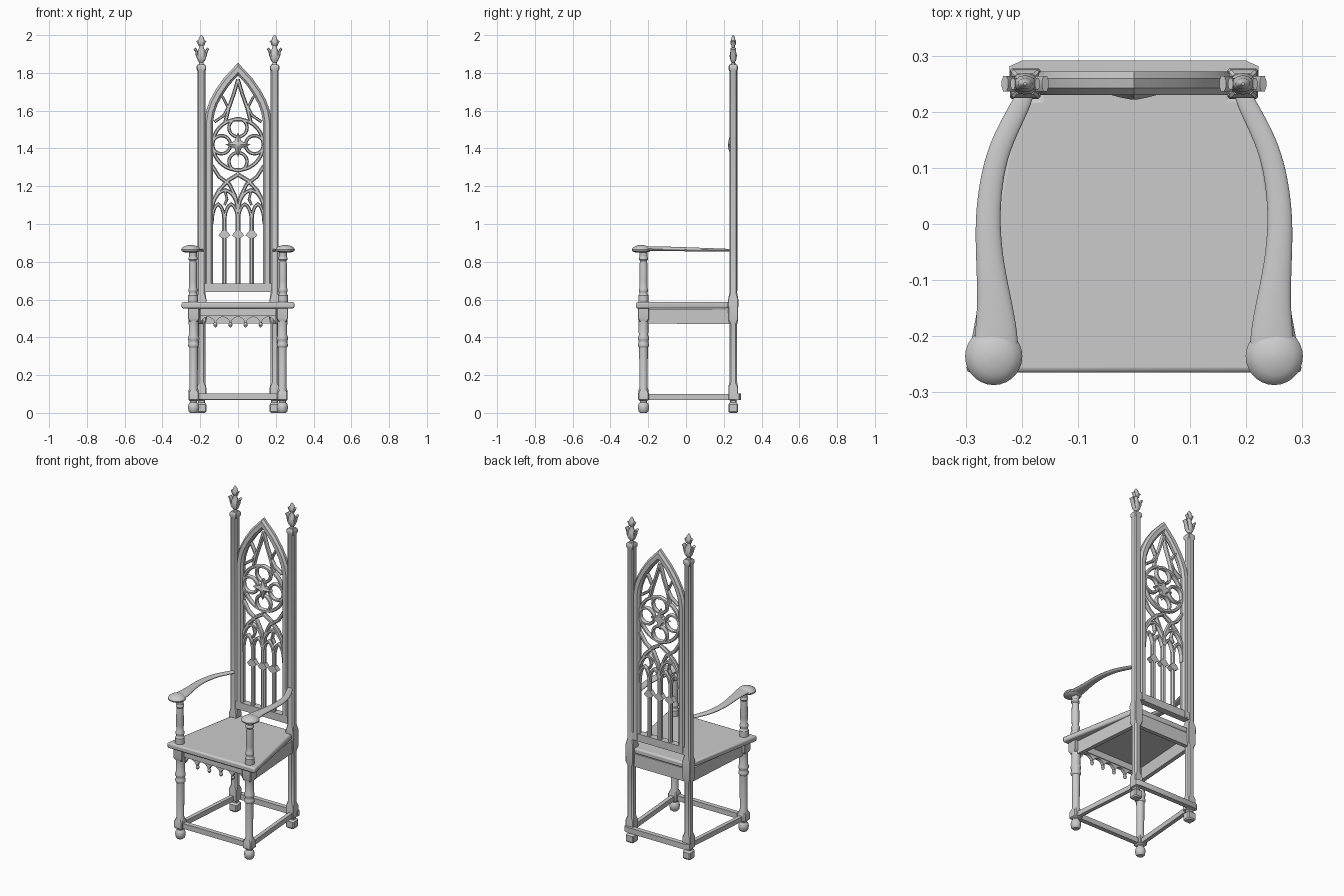
import bpy, bmesh, math
from mathutils import Vector as V

if "Cube" in bpy.data.objects:
    bpy.data.objects.remove(bpy.data.objects["Cube"])

mat = bpy.data.materials.new("pale grey")
mat.diffuse_color = (0.6, 0.6, 0.6, 1)
mat.use_nodes = True
mat.node_tree.nodes["Principled BSDF"].inputs["Base Color"].default_value = mat.diffuse_color


def finish(name, bm):
    bmesh.ops.recalc_face_normals(bm, faces=bm.faces[:])
    me = bpy.data.meshes.new(name)
    bm.to_mesh(me)
    bm.free()
    me.materials.append(mat)
    ob = bpy.data.objects.new(name, me)
    bpy.context.collection.objects.link(ob)
    return ob


def loft(name, rings, closed=False):
    """Skin a list of equal-sized rings; cap the ends unless closed."""
    bm = bmesh.new()
    rs = [[bm.verts.new(p) for p in r] for r in rings]
    n = len(rs[0])
    for i in range(len(rs) if closed else len(rs) - 1):
        a, b = rs[i], rs[(i + 1) % len(rs)]
        for j in range(n):
            bm.faces.new((a[j], a[(j + 1) % n], b[(j + 1) % n], b[j]))
    if not closed:
        bm.faces.new(rs[0])
        bm.faces.new(rs[-1])
    return finish(name, bm)


def lathe(name, x, y, prof, n=16, sy=1.0):
    return loft(name, [[V((x + r * math.cos(2 * math.pi * k / n), y + sy * r * math.sin(2 * math.pi * k / n), z))
                        for k in range(n)] for z, r in prof])


def octo(h, c):
    a = h - c
    return [(h, a), (a, h), (-a, h), (-h, a), (-h, -a), (-a, -h), (a, -h), (h, -a)]


def post(name, x, y, prof):
    """Square post with chamfered corners; prof = (z, half width, chamfer)."""
    return loft(name, [[V((x + u, y + v, z)) for u, v in octo(h, c)] for z, h, c in prof])


def beam(name, p, q, w, h):
    p, q = V(p), V(q)
    d = (q - p).normalized()
    s = V((-d.y, d.x, 0)).normalized() * w / 2
    u = V((0, 0, h / 2))
    return loft(name, [[c + s + u, c - s + u, c - s - u, c + s - u] for c in (p, q)])


def bar(name, pts, w, y0, y1, closed=False):
    """Ribbon with bevelled edges following 2D points in the x-z plane."""
    rings, n = [], len(pts)
    pts = [V(p) for p in pts]
    for i, p in enumerate(pts):
        a = pts[i - 1] if i or closed else p
        b = pts[(i + 1) % n] if i < n - 1 or closed else p
        d1 = (p - a).normalized() if a != p else (b - p).normalized()
        d2 = (b - p).normalized() if b != p else d1
        t = (d1 + d2).normalized()
        m = w / 2 / max(0.5, t.dot(d1))
        nx, nz = -t.y * m, t.x * m
        e = (y1 - y0) * 0.3
        rings.append([V((p.x + nx * k, y, p.y + nz * k)) for k, y in
                      ((-1, y0 + e), (-.5, y0), (.5, y0), (1, y0 + e), (1, y1 - e), (.5, y1), (-.5, y1), (-1, y1 - e))])
    return loft(name, rings, closed)


def prism(name, pts, lo, hi, axis):
    f = (lambda a, b, c: V((a, b, c))) if axis == 'z' else (lambda a, b, c: V((a, c, b)))
    return loft(name, [[f(a, b, c) for a, b in pts] for c in (lo, hi)])


def circle(cx, cz, r, n=28):
    return [(cx + r * math.cos(2 * math.pi * k / n), cz + r * math.sin(2 * math.pi * k / n)) for k in range(n)]


def lancet(x0, x1, z0, rise, n=6):
    """Pointed arch points."""
    m, h = (x0 + x1) / 2, (x1 - x0) / 2
    left = [(m - h * math.cos(t * math.pi / 2) ** 1.2, z0 + rise * math.sin(t * math.pi / 2) ** .9) for t in
            [k / n * .86 for k in range(n)]]
    return left + [(m, z0 + rise)] + [(2 * m - x, z) for x, z in reversed(left)]


# seat: tapering board, running between the back posts
seat = prism("seat", [(-.3, -.265), (.3, -.265), (.21, .225), (.17, .225), (.17, .265), (-.17, .265), (-.17, .225),
                      (-.21, .225)], .553, .587, 'z')
bv = seat.modifiers.new("edge", 'BEVEL')
bv.width, bv.segments = .009, 2

# front apron with scalloped lower edge and drops
scallop = [(-.2 + .4 * k / 50, .472 + .036 * abs(math.sin(math.pi * k / 10)) ** .6) for k in range(51)]
prism("front_apron", scallop + [(.2, .555), (-.2, .555)], -.232, -.212, 'y')
beam("apron_ledge", (-.2, -.225, .534), (.2, -.225, .534), .035, .04)
for k in range(4):
    lathe("apron_drop", -.12 + .08 * k, -.222, [(.453, .002), (.458, .008), (.466, .011), (.476, .008), (.484, .004)], 10)

# back rail and lower back and front stretchers
beam("back_rail", (-.19, .25, .512), (.19, .25, .512), .025, .08)
beam("front_stretcher", (-.235, -.225, .086), (.235, -.225, .086), .028, .032)
prism("back_stretcher", [(-.222, .262), (.222, .262), (.222, .281), (.2, .291), (-.2, .291), (-.222, .281)], .068, .102, 'z')

for s, side in ((-1, "left"), (1, "right")):
    # back post: foot, lower block, long shaft, cap
    post(side + "_back_post", s * .194, .25, [
        (0, .02, .004), (.008, .026, .005), (.045, .026, .005), (.055, .018, .005), (.066, .018, .005),
        (.07, .026, .003), (.135, .026, .003), (.16, .021, .009), (.47, .021, .009), (.495, .026, .003),
        (.6, .027, .003), (.635, .021, .007), (1.81, .021, .007), (1.82, .025, .004), (1.835, .025, .004),
        (1.845, .018, .004)])
    # leafy finial
    fx = s * .194
    lathe("finial", fx, .25, [(1.84, .014), (1.855, .011), (1.866, .02), (1.89, .026), (1.91, .021), (1.935, .012),
                              (1.945, .012), (1.952, .019), (1.968, .02), (1.978, .014), (1.986, .013), (2.0, .003)],
          12, .75)
    for k in (-1, 1):
        bar("finial_leaf", [(fx + k * .012, 1.868), (fx + k * .023, 1.895), (fx + k * .026, 1.915), (fx + k * .036, 1.93)],
            .014, .236, .264)
        bar("finial_bud_leaf", [(fx + k * .01, 1.945), (fx + k * .016, 1.96), (fx + k * .022, 1.97)], .01, .24, .26)

    # turned front leg with square blocks
    lx = s * .235
    lathe(side + "_front_leg", lx, -.225, [
        (0, .018), (.008, .026), (.03, .03), (.048, .026), (.056, .019), (.066, .019), (.07, .026), (.12, .026),
        (.135, .021), (.335, .023), (.345, .023), (.352, .029), (.362, .03), (.37, .026), (.382, .026), (.39, .03),
        (.4, .03), (.41, .025), (.49, .026), (.5, .027)])
    post(side + "_leg_block", lx, -.225, [(.485, .024, .008), (.5, .03, .003), (.555, .03, .003)])
    post(side + "_stretcher_block", lx, -.225, [(.062, .02, .006), (.07, .028, .005), (.105, .028, .005), (.125, .02, .006)])

    # side rail and side stretcher
    beam(side + "_seat_rail", (s * .232, -.205, .512), (s * .197, .24, .509), .025, .078)
    beam(side + "_stretcher", (s * .235, -.225, .084), (s * .197, .25, .084), .024, .03)

    # turned arm support
    lathe(side + "_arm_support", s * .238, -.225, [
        (.585, .027), (.622, .027), (.628, .022), (.638, .021), (.645, .025), (.655, .025), (.663, .02), (.7, .022),
        (.78, .021), (.805, .019), (.812, .024), (.822, .024), (.828, .02), (.856, .022)])
    # curved arm: (x, y, z, half width, half height)
    path = [(.188, .245, .86, .014, .008), (.2, .215, .861, .018, .008), (.235, .15, .863, .02, .009),
            (.253, .09, .864, .021, .01), (.262, .01, .866, .023, .011), (.257, -.07, .868, .025, .012),
            (.247, -.15, .869, .033, .013), (.245, -.21, .869, .042, .014), (.248, -.24, .869, .04, .012)]
    rings = []
    for i, (x, y, z, w, h) in enumerate(path):
        a, b = path[max(i - 1, 0)], path[min(i + 1, len(path) - 1)]
        t = V((b[0] - a[0], b[1] - a[1], 0)).normalized()
        rings.append([V((s * (x - t.y * w * math.cos(q)), y + t.x * w * math.cos(q), z + h * math.sin(q)))
                      for q in [math.pi * k / 6 for k in range(12)]])
    arm = loft(side + "_arm", rings)
    arm.modifiers.new("smooth", 'SUBSURF').levels = 2
    # mushroom hand rest
    lathe(side + "_hand_rest", s * .25, -.236, [(.848, .022), (.852, .04), (.858, .05), (.865, .051), (.874, .046),
                                               (.882, .034), (.887, .018), (.889, .003)], 28)

# back frame: bottom rail and pointed arch
arch = [(.155, .645), (.155, 1.54), (.146, 1.595), (.128, 1.645), (.1, 1.697), (.06, 1.755), (0, 1.82)]
bar("back_frame", arch + [(-x, z) for x, z in reversed(arch[:-1])], .046, .23, .272)
beam("frame_bottom_rail", (-.178, .25, .662), (.178, .25, .662), .04, .046)

# tracery: mullions with little capitals
Y0, Y1 = .238, .264
for x, w in ((-.072, .024), (0, .028), (.072, .024)):
    bar("mullion", [(x, .68), (x, 1.05)], w, Y0, Y1)
    prism("mullion_capital", [(x - .032, .94), (x - .012, .925), (x + .012, .925), (x + .032, .94), (x + .012, .965),
                              (x - .012, .965)], Y0 - .003, Y1, 'y')

# tracery: four small lancets under two large arches
for s in (-1, 1):
    for x0, x1 in ((0, .072), (.072, .138)):
        a, b = sorted((s * x0, s * x1))
        bar("small_lancet", lancet(a, b, 1.0, .105), .018, Y0, Y1)
    a, b = sorted((0, s * .138))
    bar("large_arch", lancet(a, b, 1.06, .12), .02, Y0, Y1)
    bar("arch_cusp", [(s * .072, 1.1), (s * .058, 1.13), (s * .069, 1.175)], .014, Y0, Y1)
    bar("rose_brace", [(s * .137, 1.11), (s * .1, 1.18), (s * .05, 1.232), (0, 1.262)], .022, Y0, Y1)
    bar("lower_brace", [(0, 1.06), (s * .012, 1.14), (s * .045, 1.21), (s * .1, 1.25), (s * .138, 1.31)], .02, Y0, Y1)
    # tracery above the rose
    bar("upper_brace", [(0, 1.765), (s * .022, 1.69), (s * .05, 1.61), (s * .07, 1.53)], .02, Y0, Y1)
    bar("upper_spur", [(s * .04, 1.64), (s * .075, 1.575), (s * .125, 1.54)], .016, Y0, Y1)
    bar("side_spur", [(s * .05, 1.61), (s * .08, 1.67), (s * .1, 1.69)], .014, Y0, Y1)

# rose: outer ring, four foils and star boss
bar("rose_ring", circle(0, 1.42, .134, 40), .02, Y0, Y1, True)
for k in range(4):
    q = k * math.pi / 2
    bar("rose_foil", circle(.088 * math.cos(q), 1.42 + .09 * math.sin(q), .048), .018, Y0, Y1, True)
star = [(r * math.cos(k * math.pi / 4), r * math.sin(k * math.pi / 4)) for k in range(8) for r in [(.066, .026)[k % 2]]]
loft("rose_boss", [[V((x * f, y, 1.42 + z * f)) for x, z in star] for f, y in
                   ((.85, .262), (1, .245), (.95, .236), (.4, .226), (.1, .222))])

# smooth shading with sharp edges kept
for ob in bpy.data.objects:
    ob.select_set(True)
    bpy.context.view_layer.objects.active = ob
bpy.ops.object.shade_smooth_by_angle(angle=math.radians(35))
